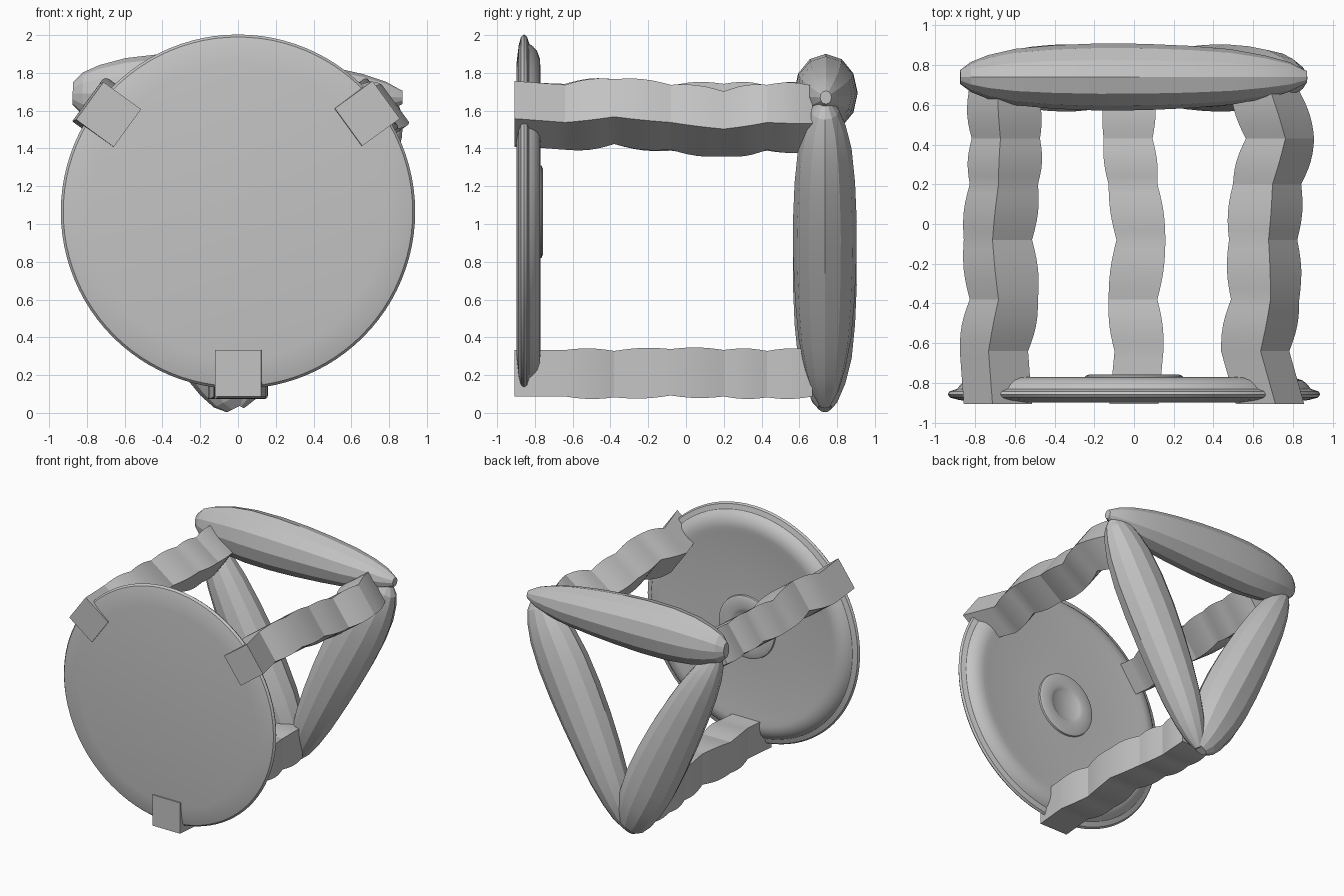
import bpy, bmesh, math
from mathutils import Vector

if "Cube" in bpy.data.objects:
    bpy.data.objects.remove(bpy.data.objects["Cube"], do_unlink=True)

grey = bpy.data.materials.new("plain grey")
grey.use_nodes = True
colour = (0.55, 0.55, 0.55, 1)
grey.diffuse_color = colour
grey.node_tree.nodes["Principled BSDF"].inputs["Base Color"].default_value = colour


def loft(name, rings, angle):
    """Skin a list of closed rings of points, capping both ends."""
    bm = bmesh.new()
    loops = [[bm.verts.new(p) for p in ring] for ring in rings]
    for a, b in zip(loops, loops[1:]):
        n = len(a)
        for i in range(n):
            j = (i + 1) % n
            bm.faces.new((a[i], a[j], b[j], b[i]))
    bm.faces.new(loops[0])
    bm.faces.new(loops[-1])
    bmesh.ops.recalc_face_normals(bm, faces=bm.faces)
    mesh = bpy.data.meshes.new(name)
    bm.to_mesh(mesh)
    bm.free()
    obj = bpy.data.objects.new(name, mesh)
    bpy.context.collection.objects.link(obj)
    mesh.materials.append(grey)
    bpy.ops.object.select_all(action="DESELECT")
    obj.select_set(True)
    bpy.context.view_layer.objects.active = obj
    bpy.ops.object.shade_smooth_by_angle(angle=math.radians(angle))


def circle(n):
    return [(math.cos(math.tau * i / n), math.sin(math.tau * i / n)) for i in range(n)]


# Round front plate with a thin flange, a stepped back and a dimpled boss
plate = [(0.78, -0.898), (0.88, -0.886), (0.925, -0.874), (0.938, -0.858),
         (0.928, -0.842), (0.89, -0.83), (0.875, -0.81), (0.85, -0.788),
         (0.81, -0.774), (0.77, -0.771), (0.73, -0.778), (0.26, -0.778)]
boss = [(0.25, -0.79), (0.245, -0.765), (0.225, -0.757), (0.15, -0.757),
        (0.125, -0.763), (0.11, -0.773)]
for name, profile in (("front_plate", plate), ("back_boss", boss)):
    loft(name, [[(r * c, y, 1.065 + r * s) for c, s in circle(96)] for r, y in profile], 35)


# Square struts made of slightly swollen, wandering segments
stations = [-0.907, -0.64, -0.38, -0.08, 0.2, 0.43, 0.67]


def strut(name, tilt, xs, zs, half=0.123, steps=6):
    rings = []
    joints = [Vector(p) for p in zip(xs, stations, zs)]
    for k, (a, b) in enumerate(zip(joints, joints[1:])):
        for i in range(0 if k == 0 else 1, steps + 1):
            t = i / steps
            h = half + (0.011 * math.sin(math.pi * t) if k else 0)
            c = a.lerp(b, t)
            ring = []
            for q in range(4):
                ang = tilt + math.pi / 4 + q * math.pi / 2
                r = h * math.sqrt(2)
                ring.append((c.x + r * math.cos(ang), c.y, c.z + r * math.sin(ang)))
            rings.append(ring)
    loft(name, rings, 16)


strut("bottom_strut", 0,
      (0, 0.025, -0.005, 0.035, -0.005, -0.03, -0.02),
      (0.21, 0.21, 0.205, 0.215, 0.21, 0.205, 0.21))
strut("right_strut", math.radians(-36),
      (-0.685, -0.705, -0.655, -0.685, -0.655, -0.645, -0.66),
      (1.58, 1.57, 1.595, 1.56, 1.57, 1.56, 1.57))
strut("left_strut", math.radians(36),
      (0.685, 0.61, 0.66, 0.65, 0.67, 0.735, 0.66),
      (1.585, 1.565, 1.595, 1.565, 1.53, 1.565, 1.56))


# Faceted spindles forming the rear triangle: (station, in-plane radius, depth radius)
spindle_profile = [(0, 0.06, 0.035), (0.03, 0.112, 0.075), (0.08, 0.15, 0.11),
                   (0.16, 0.186, 0.142), (0.27, 0.207, 0.16), (0.4, 0.207, 0.169),
                   (0.53, 0.195, 0.167), (0.66, 0.175, 0.157), (0.78, 0.15, 0.14),
                   (0.88, 0.117, 0.108), (0.95, 0.08, 0.075), (1, 0.035, 0.03)]


def spindle(name, thick_end, thin_end, bow):
    a, b = Vector(thick_end), Vector(thin_end)
    depth = Vector((0, 1, 0))
    outward = (b - a).normalized().cross(depth)
    if outward.dot((a + b) / 2 - Vector((0, 0.74, 1.1))) < 0:
        outward = -outward
    rings = []
    for t, wide, deep in spindle_profile:
        c = a.lerp(b, t) + outward * bow * math.sin(math.pi * t)
        rings.append([c + wide * u * outward + deep * v * depth for u, v in circle(12)])
    loft(name, rings, 14)


# Each spindle's thick end meets the thin end of the next
spindle("top_spindle", (-0.875, 0.74, 1.69), (0.87, 0.74, 1.67), 0.012)
spindle("right_spindle", (-0.005, 0.735, 0.03), (-0.80, 0.735, 1.63), -0.015)
spindle("left_spindle", (0.80, 0.735, 1.65), (0.0, 0.735, 0.04), -0.015)
